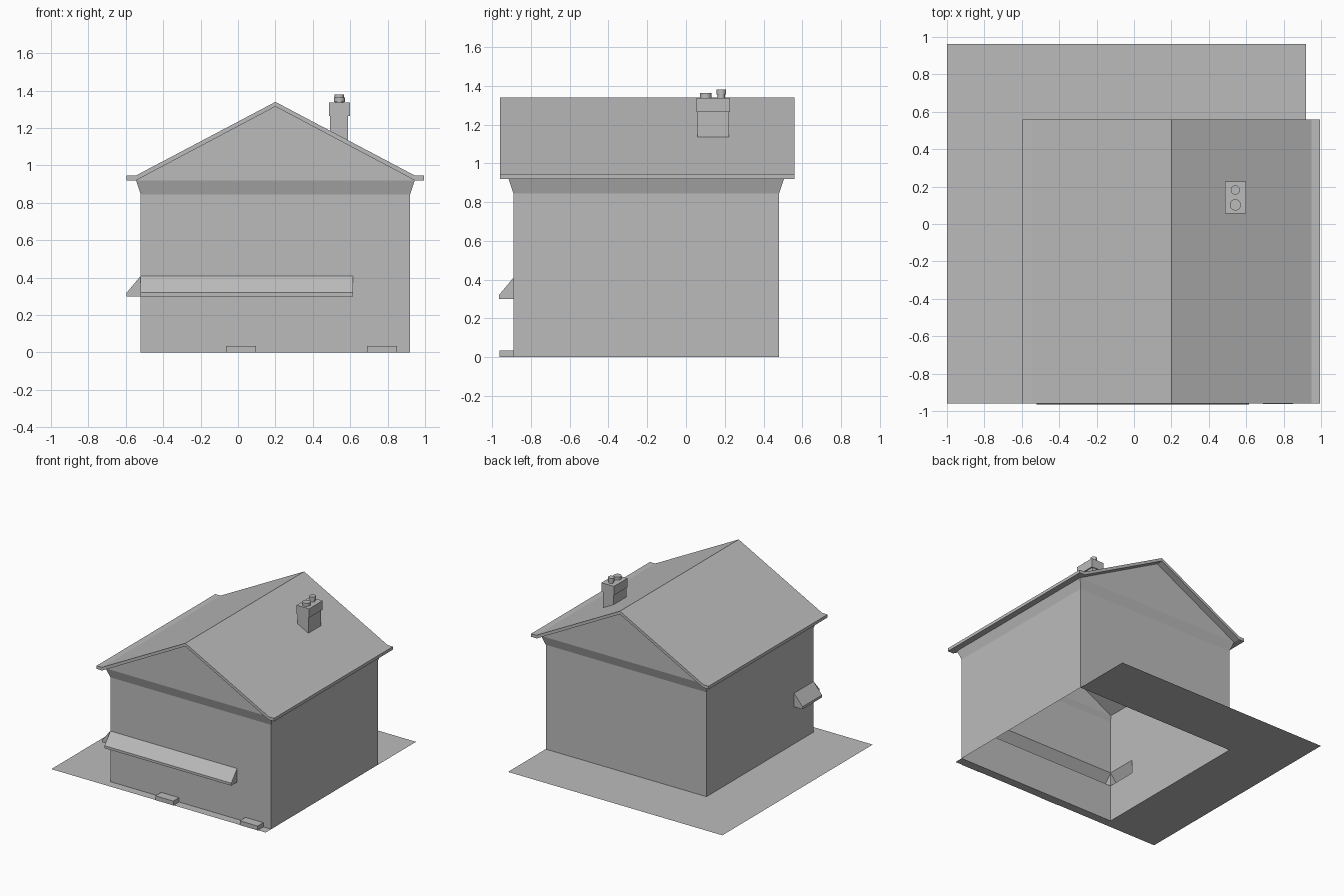
import bpy, bmesh, math
from mathutils import Matrix

if "Cube" in bpy.data.objects:
    bpy.data.objects.remove(bpy.data.objects["Cube"])

grey = bpy.data.materials.new("plain_grey")
grey.use_nodes = True
COLOUR = (0.5, 0.5, 0.5, 1)
grey.diffuse_color = COLOUR
grey.node_tree.nodes["Principled BSDF"].inputs["Base Color"].default_value = COLOUR

# Main dimensions of the house body
X0, X1, Y0, Y1 = -0.52, 0.92, -0.89, 0.48
WALL_TOP, EAVE, FLARE = 0.845, 0.92, 0.025
RIDGE_X, FRONT_EDGE = 0.2, -0.96
AWNING_LOW, AWNING_LIP, AWNING_TOP = 0.30, 0.32, 0.41
AWNING_END, RETURN_END, AWNING_OUT = 0.615, -0.64, 0.075
STEP_H = 0.035
STEPS = [(-0.065, 0.095), (0.69, 0.85)]


def finish(name, bm, recalc=True):
    bmesh.ops.remove_doubles(bm, verts=bm.verts, dist=0.0001)
    if recalc:
        bmesh.ops.recalc_face_normals(bm, faces=bm.faces)
    mesh = bpy.data.meshes.new(name)
    bm.to_mesh(mesh)
    bm.free()
    mesh.materials.append(grey)
    obj = bpy.data.objects.new(name, mesh)
    bpy.context.collection.objects.link(obj)
    return obj


def face(bm, points):
    return bm.faces.new([bm.verts.new(p) for p in points])


def panel(bm, us, vs, place, is_open=lambda u, v: False):
    """Flat grid of quads with some cells left open."""
    for a, b in zip(us, us[1:]):
        for c, d in zip(vs, vs[1:]):
            if not is_open((a + b) / 2, (c + d) / 2):
                face(bm, [place(*p) for p in ((a, c), (b, c), (b, d), (a, d))])


def extrude(name, outline, shift):
    bm = bmesh.new()
    first = face(bm, outline)
    res = bmesh.ops.extrude_face_region(bm, geom=[first], use_keep_orig=True)
    verts = [g for g in res["geom"] if isinstance(g, bmesh.types.BMVert)]
    bmesh.ops.translate(bm, verts=verts, vec=shift)
    return bm


def box(name, lo, hi):
    bm = bmesh.new()
    bmesh.ops.create_cube(bm, size=1)
    for v in bm.verts:
        v.co = [lo[i] if v.co[i] < 0 else hi[i] for i in range(3)]
    return finish(name, bm)


# Ground with the house footprint left open
bm = bmesh.new()
panel(bm, [-1, X0, X1], [FRONT_EDGE, Y0, Y1, 0.963], lambda x, y: (x, y, 0),
      lambda x, y: x > X0 and Y0 < y < Y1)
finish("ground", bm)


# Walls, open behind the awning and the steps
def front_open(x, z):
    if z < STEP_H:
        return any(a < x < b for a, b in STEPS)
    return x < AWNING_END and AWNING_LOW < z < AWNING_TOP


def left_open(y, z):
    return y < RETURN_END and AWNING_LOW < z < AWNING_TOP


bm = bmesh.new()
xs = sorted([X0, X1, AWNING_END] + [e for s in STEPS for e in s])
zs = [0, STEP_H, AWNING_LOW, AWNING_TOP, WALL_TOP]
panel(bm, xs, zs, lambda x, z: (x, Y0, z), front_open)
panel(bm, [Y0, RETURN_END, Y1], zs, lambda y, z: (X0, y, z), left_open)
panel(bm, [Y0, Y1], [0, WALL_TOP], lambda y, z: (X1, y, z))
panel(bm, [X0, X1], [0, WALL_TOP], lambda x, z: (x, Y1, z))
finish("walls", bm)


# Flared cornice under the eaves
def ring(grow, z):
    return [(X0 - grow, Y0 - grow, z), (X1 + grow, Y0 - grow, z),
            (X1 + grow, Y1 + grow, z), (X0 - grow, Y1 + grow, z)]


bm = bmesh.new()
low, high = ring(0, WALL_TOP), ring(FLARE, EAVE)
for i in range(4):
    j = (i + 1) % 4
    face(bm, [low[i], low[j], high[j], high[i]])
finish("cornice", bm)

# Gable triangles
for name, y in (("front_gable", Y0 - FLARE), ("back_gable", Y1 + FLARE)):
    bm = bmesh.new()
    pts = [(X0 - FLARE, y, EAVE), (X1 + FLARE, y, EAVE), (RIDGE_X, y, 1.315)]
    face(bm, pts if y < 0 else pts[::-1])
    finish(name, bm, recalc=False)

# Roof profile: one half, mirrored about the ridge
half = [(0.745, EAVE), (0.795, EAVE), (0.795, 0.945), (0.748, 0.945)]
profile = ([(0, 1.315)] + half + [(0, 1.34)] + [(-x, z) for x, z in half[::-1]])
bm = extrude("roof", [(RIDGE_X + x, FRONT_EDGE, z) for x, z in profile], (0, 1.52, 0))
finish("roof", bm)

# Awning along the front and its short return on the side, hollow at the wall
section = [(0, AWNING_TOP), (AWNING_OUT, AWNING_LIP), (AWNING_OUT, AWNING_LOW), (0, AWNING_LOW)]


def awning(name, outline, shift, at_wall):
    bm = extrude(name, outline, shift)
    bmesh.ops.recalc_face_normals(bm, faces=bm.faces)
    inner = [f for f in bm.faces if all(at_wall(v.co) for v in f.verts)]
    bmesh.ops.delete(bm, geom=inner, context="FACES")
    finish(name, bm, recalc=False)


awning("front_awning", [(X0, Y0 - d, z) for d, z in section],
       (AWNING_END - X0, 0, 0), lambda c: c.y > Y0 - 0.001)
awning("side_awning", [(X0 - d, Y0, z) for d, z in section],
       (0, RETURN_END - Y0, 0), lambda c: c.x > X0 - 0.001)

# Door steps
for i, (a, b) in enumerate(STEPS):
    box(f"door_step_{i + 1}", (a, FRONT_EDGE - 0.003, 0), (b, Y0, STEP_H))

# Chimney
box("chimney_shaft", (0.492, 0.06, 1.1), (0.588, 0.222, 1.27))
box("chimney_cap", (0.486, 0.055, 1.265), (0.598, 0.228, 1.337))


def pot(name, y, radius, top):
    bm = bmesh.new()
    for r, lo, hi in ((radius * 0.75, 1.33, top - 0.02), (radius, top - 0.025, top)):
        bmesh.ops.create_cone(bm, cap_ends=True, segments=16, radius1=r, radius2=r, depth=hi - lo,
                              matrix=Matrix.Translation((0.542, y, (lo + hi) / 2)))
    obj = finish(name, bm)
    bpy.ops.object.select_all(action="DESELECT")
    obj.select_set(True)
    bpy.context.view_layer.objects.active = obj
    bpy.ops.object.shade_smooth_by_angle(angle=math.radians(35))


pot("wide_chimney_pot", 0.102, 0.03, 1.363)
pot("tall_chimney_pot", 0.182, 0.025, 1.38)
